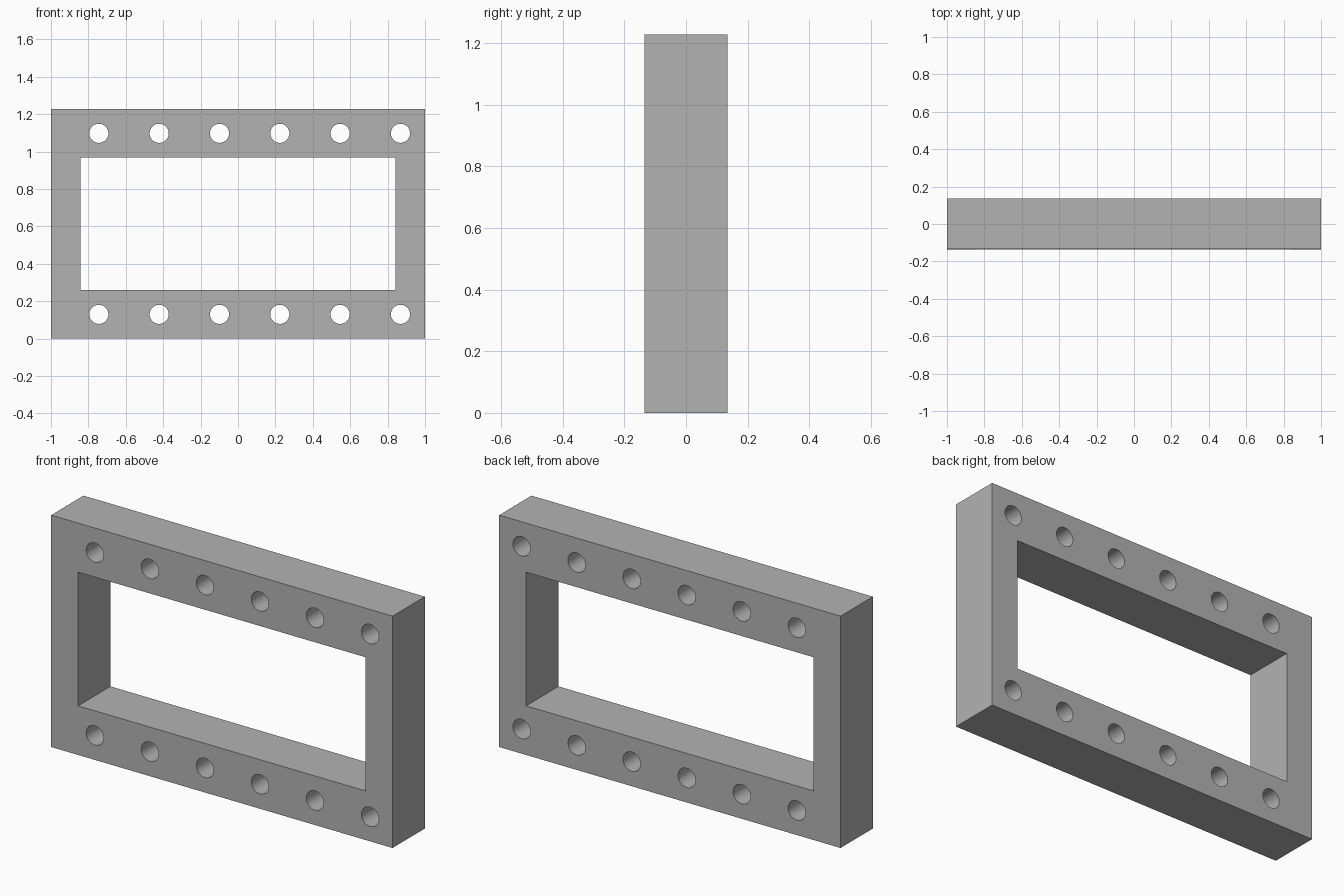
import bpy, bmesh, math
from mathutils import Matrix

if "Cube" in bpy.data.objects:
    bpy.data.objects.remove(bpy.data.objects["Cube"], do_unlink=True)

HEIGHT, DEPTH = 1.228, 0.27
RAIL, POST = 0.26, 0.158
HOLE_RADIUS, HOLE_START, HOLE_STEP = 0.051, -0.744, 0.3225

# Plain grey material
grey = bpy.data.materials.new("plain_grey")
grey.use_nodes = True
colour = (0.45, 0.45, 0.45, 1)
grey.diffuse_color = colour
grey.node_tree.nodes["Principled BSDF"].inputs["Base Color"].default_value = colour

# Flat profile: each closed outline inside another becomes an opening
profile = bpy.data.curves.new("frame_profile", "CURVE")
profile.dimensions = "2D"
profile.fill_mode = "BOTH"
profile.extrude = DEPTH / 2


def outline(points):
    spline = profile.splines.new("POLY")
    spline.points.add(len(points) - 1)
    for point, (x, z) in zip(spline.points, points):
        point.co = (x, z, 0, 1)
    spline.use_cyclic_u = True


def rectangle(half_width, bottom, top):
    outline([(-half_width, bottom), (half_width, bottom),
             (half_width, top), (-half_width, top)])


def circle(x, z, radius, sides=48):
    angles = [math.tau * i / sides for i in range(sides)]
    outline([(x + radius * math.cos(a), z + radius * math.sin(a)) for a in angles])


# Outer edge, window and the two rows of bolt holes
rectangle(1, 0, HEIGHT)
rectangle(1 - POST, RAIL, HEIGHT - RAIL)
for z in (RAIL / 2, HEIGHT - RAIL / 2):
    for i in range(6):
        circle(HOLE_START + i * HOLE_STEP, z, HOLE_RADIUS)

# Turn the extruded profile into an upright, welded mesh
source = bpy.data.objects.new("frame_profile", profile)
bpy.context.collection.objects.link(source)
bpy.context.view_layer.update()
graph = bpy.context.evaluated_depsgraph_get()
mesh = bpy.data.meshes.new_from_object(source.evaluated_get(graph))
bpy.data.objects.remove(source, do_unlink=True)

bm = bmesh.new()
bm.from_mesh(mesh)
bm.transform(Matrix.Rotation(math.pi / 2, 4, "X"))
bmesh.ops.remove_doubles(bm, verts=bm.verts, dist=0.0001)
bmesh.ops.recalc_face_normals(bm, faces=bm.faces)
bm.to_mesh(mesh)
bm.free()

mesh.materials.clear()
mesh.materials.append(grey)
frame = bpy.data.objects.new("drilled_frame", mesh)
bpy.context.collection.objects.link(frame)

# Round hole walls, crisp edges elsewhere
bpy.ops.object.select_all(action="DESELECT")
frame.select_set(True)
bpy.context.view_layer.objects.active = frame
bpy.ops.object.shade_smooth_by_angle(angle=math.radians(30))
